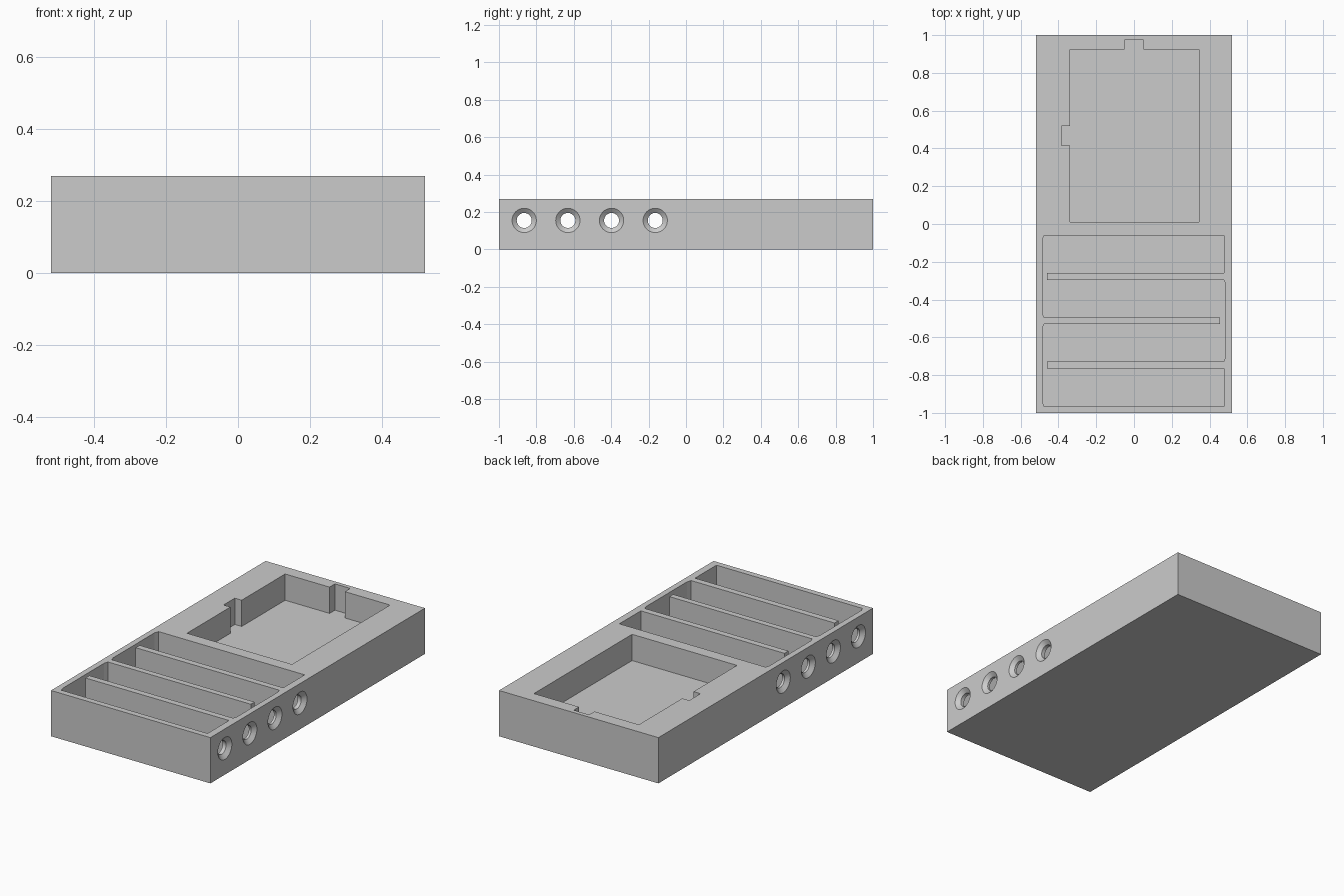
import bpy
import bmesh
from math import cos, sin, pi, radians

cube = bpy.data.objects.get("Cube")
if cube:
    bpy.data.objects.remove(cube, do_unlink=True)

HALF_X, HALF_Y, TOP = 0.52, 1.0, 0.27
POCKET_FLOOR, CHANNEL_FLOOR = 0.115, 0.04

grey = bpy.data.materials.new("plain grey")
grey.use_nodes = True
grey.diffuse_color = (0.6, 0.6, 0.6, 1)
grey.node_tree.nodes["Principled BSDF"].inputs["Base Color"].default_value = (0.6, 0.6, 0.6, 1)


def make_object(name, bm):
    bmesh.ops.recalc_face_normals(bm, faces=bm.faces)
    mesh = bpy.data.meshes.new(name)
    bm.to_mesh(mesh)
    bm.free()
    mesh.materials.append(grey)
    obj = bpy.data.objects.new(name, mesh)
    bpy.context.collection.objects.link(obj)
    return obj


def prism(name, outline, low, high):
    """Extrude a flat outline upwards."""
    bm = bmesh.new()
    face = bm.faces.new([bm.verts.new((x, y, low)) for x, y in outline])
    top = bmesh.ops.extrude_face_region(bm, geom=[face])["geom"]
    verts = [v for v in top if isinstance(v, bmesh.types.BMVert)]
    bmesh.ops.translate(bm, verts=verts, vec=(0, 0, high - low))
    return make_object(name, bm)


def lathe_x(name, profile, y, z, sides=48):
    """Turn (x, radius) points about an axis parallel to x."""
    bm = bmesh.new()
    rings = []
    for x, r in profile:
        angles = [2 * pi * i / sides for i in range(sides)]
        rings.append([bm.verts.new((x, y + r * cos(a), z + r * sin(a))) for a in angles])
    for a, b in zip(rings, rings[1:]):
        for i in range(sides):
            j = (i + 1) % sides
            bm.faces.new((a[i], a[j], b[j], b[i]))
    bm.faces.new(rings[0])
    bm.faces.new(rings[-1])
    return make_object(name, bm)


# Solid block
block = prism("storage_tray",
              [(-HALF_X, -HALF_Y), (HALF_X, -HALF_Y), (HALF_X, HALF_Y), (-HALF_X, HALF_Y)],
              0, TOP)

# Rectangular pocket with a finger notch in the back and left-hand walls
pocket = [(-0.34, 0.01), (0.345, 0.01), (0.345, 0.925), (0.05, 0.925), (0.05, 0.975),
          (-0.05, 0.975), (-0.05, 0.925), (-0.34, 0.925), (-0.34, 0.52), (-0.385, 0.52),
          (-0.385, 0.415), (-0.34, 0.415)]
cutters = [prism("pocket_cutter", pocket, POCKET_FLOOR, TOP + 0.1)]

# Winding channel: four bays divided by three thin walls with open ends
END, BOW = 0.477, 0.485
channel = [(END, -0.06), (END, -0.26), (-0.46, -0.26), (-0.46, -0.297),
           (END, -0.297), (BOW, -0.32), (BOW, -0.70), (END, -0.728),
           (-0.46, -0.728), (-0.46, -0.765), (END, -0.765), (END, -0.965),
           (-END, -0.965), (-BOW, -0.94), (-BOW, -0.555), (-END, -0.53),
           (0.455, -0.53), (0.455, -0.495), (-END, -0.495), (-BOW, -0.47),
           (-BOW, -0.085), (-END, -0.06)]
cutters.append(prism("channel_cutter", channel, CHANNEL_FLOOR, TOP + 0.1))

# Countersunk holes through both ends of every bay
half = [(0.5, 0.04), (0.54, 0.09)]
profile = [(-x, r) for x, r in reversed(half)] + half
for i in range(4):
    cutters.append(lathe_x("hole_cutter", profile, -0.865 + i * 0.2335, 0.155))

for cutter in cutters:
    cutter.hide_render = True
    mod = block.modifiers.new("cut", 'BOOLEAN')
    mod.operation = 'DIFFERENCE'
    mod.solver = 'EXACT'
    mod.object = cutter

# Bake the cuts and drop the cutters
bpy.context.view_layer.update()
graph = bpy.context.evaluated_depsgraph_get()
result = bpy.data.meshes.new_from_object(block.evaluated_get(graph))
block.modifiers.clear()
block.data = result
for cutter in cutters:
    bpy.data.objects.remove(cutter, do_unlink=True)

# Smooth the round holes, keep every other edge sharp
bpy.ops.object.select_all(action='DESELECT')
block.select_set(True)
bpy.context.view_layer.objects.active = block
bpy.ops.object.shade_smooth_by_angle(angle=radians(15))
